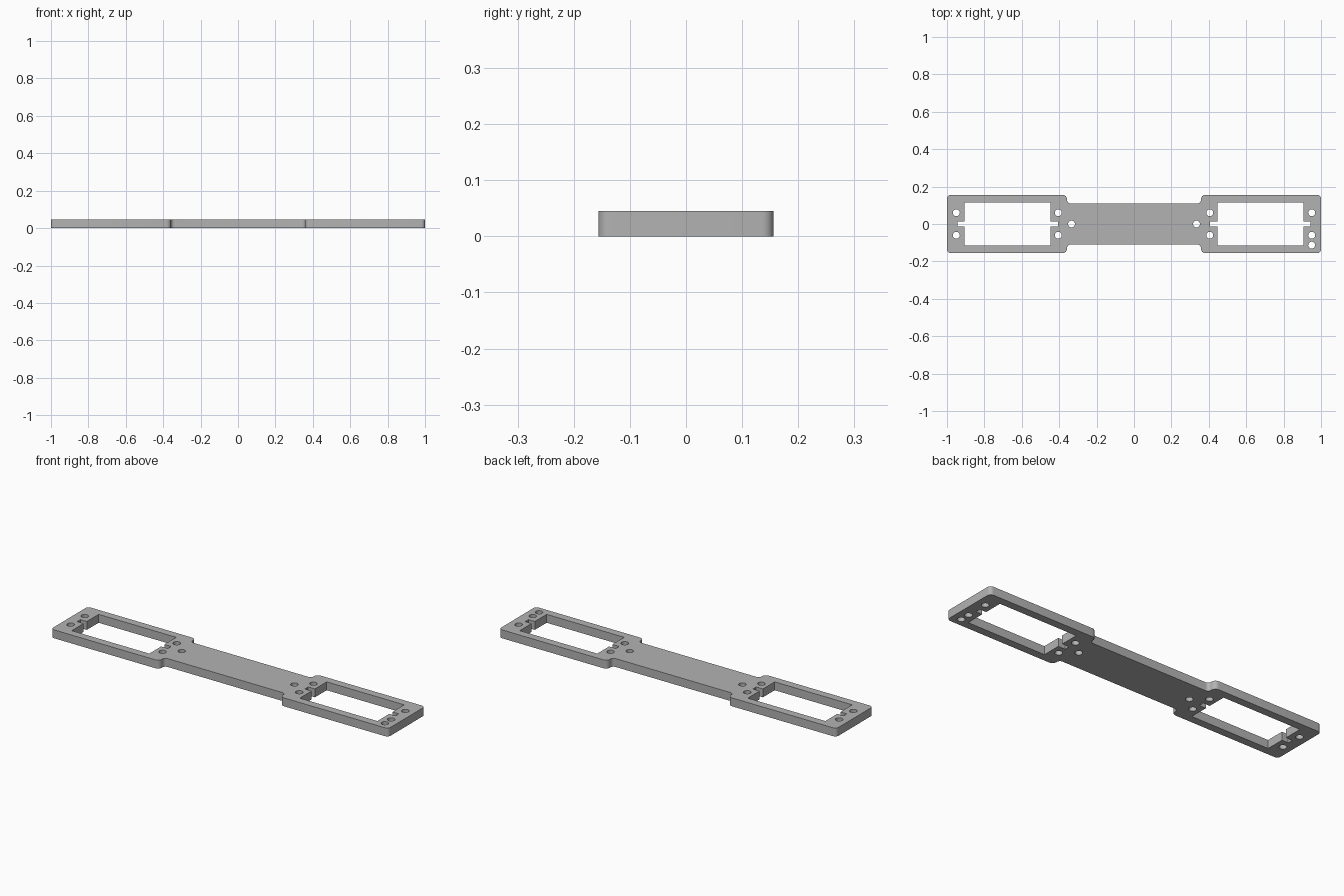
import bpy
import math
from mathutils import Vector

HEIGHT = 0.045
HALF_W = 0.156      # half width of the end frames
WEB_W = 0.11        # half width of the middle web
SHOULDER = 0.358    # where the frames meet the web

cube = bpy.data.objects.get("Cube")
if cube:
    bpy.data.objects.remove(cube, do_unlink=True)

grey = bpy.data.materials.new("plain grey")
grey.use_nodes = True
colour = (0.45, 0.45, 0.45, 1.0)
grey.diffuse_color = colour
grey.node_tree.nodes["Principled BSDF"].inputs["Base Color"].default_value = colour


def rounded(corners, steps=6):
    """Outline through (x, y, radius) corners, each rounded by an arc."""
    points = []
    for i, (x, y, r) in enumerate(corners):
        p = Vector((x, y))
        if r == 0:
            points.append(p)
            continue
        a = (Vector(corners[i - 1][:2]) - p).normalized()
        b = (Vector(corners[(i + 1) % len(corners)][:2]) - p).normalized()
        centre = p + (a + b) * r
        for k in range(steps + 1):
            t = k / steps * math.pi / 2
            points.append(centre - b * r * math.cos(t) - a * r * math.sin(t))
    return points


def circle(x, y, r=0.0185, sides=24):
    turn = 2 * math.pi / sides
    return [Vector((x + r * math.cos(k * turn), y + r * math.sin(k * turn)))
            for k in range(sides)]


def window(side):
    """Rectangular opening with a small slot in the middle of each end."""
    inner, outer, tip_in, tip_out = 0.446, 0.906, 0.406, 0.944
    w, s = 0.114, 0.014
    shape = [(inner, -w), (outer, -w), (outer, -s), (tip_out, -s),
             (tip_out, s), (outer, s), (outer, w), (inner, w),
             (inner, s), (tip_in, s), (tip_in, -s), (inner, -s)]
    return [Vector((side * x, y)) for x, y in shape]


# Outer outline: one quarter, mirrored round the plate
quarter = [(1, HALF_W, 0.02), (SHOULDER, HALF_W, 0.024), (SHOULDER, WEB_W, 0.018)]
half = quarter + [(-x, y, r) for x, y, r in reversed(quarter)]
outline = half + [(x, -y, r) for x, y, r in reversed(half)]
loops = [rounded(outline)]

# Openings and screw holes
for side in (-1, 1):
    loops.append(window(side))
    loops.append(circle(side * 0.334, 0))
    for x in (0.405, 0.95):
        for y in (-0.06, 0.06):
            loops.append(circle(side * x, y))
loops.append(circle(0.95, -0.113))

# Filled flat curve given thickness
curve = bpy.data.curves.new("mounting_plate", "CURVE")
curve.dimensions = "2D"
curve.fill_mode = "BOTH"
curve.extrude = HEIGHT / 2
for loop in loops:
    spline = curve.splines.new("POLY")
    spline.points.add(len(loop) - 1)
    for point, co in zip(spline.points, loop):
        point.co = (co.x, co.y, 0, 1)
    spline.use_cyclic_u = True
curve.materials.append(grey)

plate = bpy.data.objects.new("mounting_plate", curve)
plate.location.z = HEIGHT / 2
bpy.context.collection.objects.link(plate)
bpy.ops.object.select_all(action="DESELECT")
plate.select_set(True)
bpy.context.view_layer.objects.active = plate
bpy.ops.object.convert(target="MESH")

# Join caps to walls and smooth only the rounded walls
bpy.ops.object.mode_set(mode="EDIT")
bpy.ops.mesh.select_all(action="SELECT")
bpy.ops.mesh.remove_doubles(threshold=0.0001)
bpy.ops.mesh.normals_make_consistent(inside=False)
bpy.ops.object.mode_set(mode="OBJECT")
bpy.ops.object.shade_smooth_by_angle(angle=math.radians(30))
